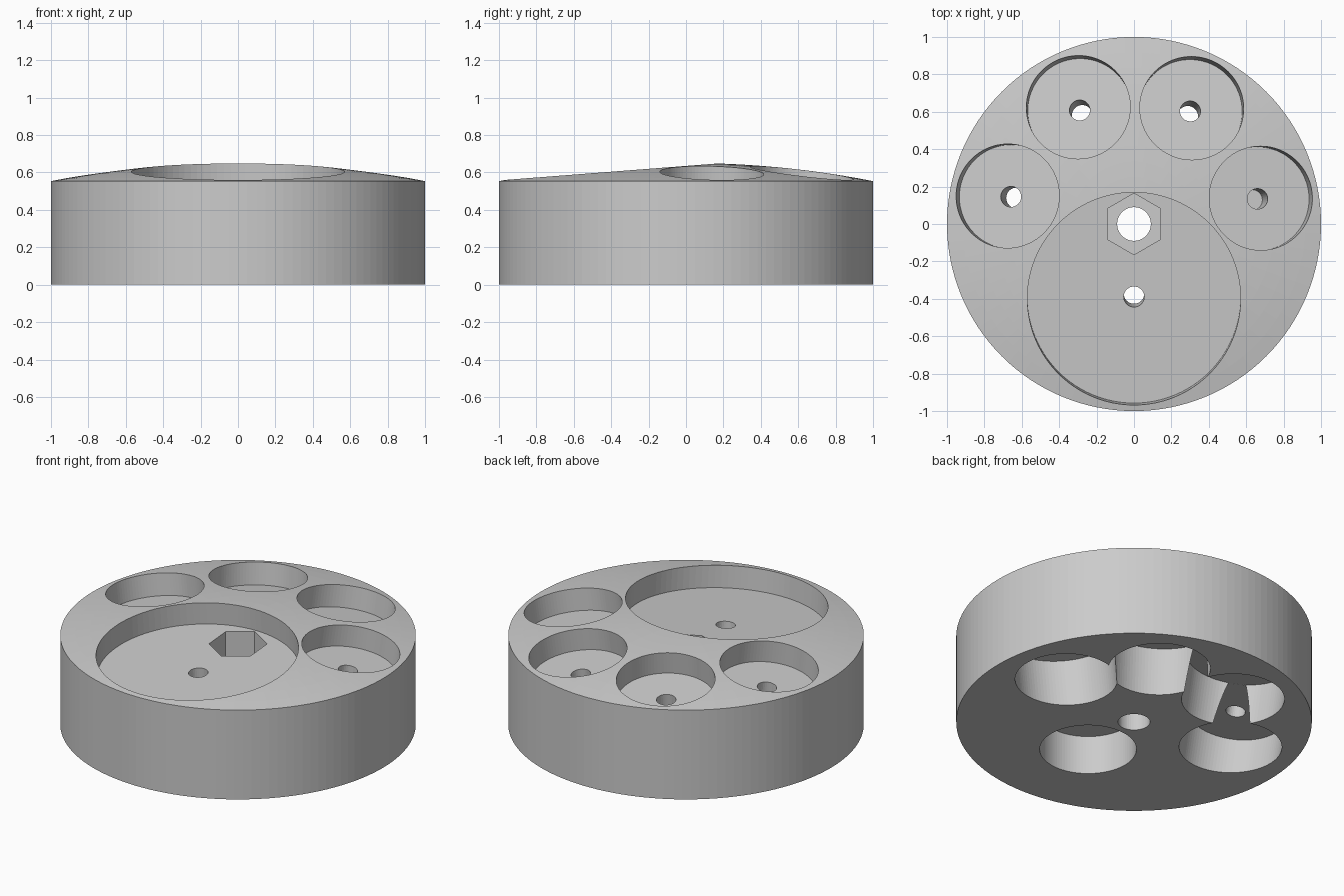
import bpy, bmesh, math
from mathutils import Vector

if "Cube" in bpy.data.objects:
    bpy.data.objects.remove(bpy.data.objects["Cube"], do_unlink=True)

DOME_RADIUS = 5.2
APEX = 0.651
DOME_CENTRE = Vector((0, 0, APEX - DOME_RADIUS))
UP = Vector((0, 0, 1))
BORE_CEILING = 0.24

grey = bpy.data.materials.new("plain_grey")
grey.use_nodes = True
colour = (0.6, 0.6, 0.6, 1)
grey.diffuse_color = colour
grey.node_tree.nodes["Principled BSDF"].inputs["Base Color"].default_value = colour


def add_object(name, bm):
    mesh = bpy.data.meshes.new(name)
    bm.to_mesh(mesh)
    bm.free()
    mesh.materials.append(grey)
    obj = bpy.data.objects.new(name, mesh)
    bpy.context.scene.collection.objects.link(obj)
    return obj


def dome_height(r):
    return DOME_CENTRE.z + math.sqrt(DOME_RADIUS ** 2 - r ** 2)


# Domed disc, lathed from a half profile
bm = bmesh.new()
rings = 12
profile = [(0, 0), (1, 0)] + [(1 - i / rings, dome_height(1 - i / rings)) for i in range(rings + 1)]
verts = [bm.verts.new((r, 0, z)) for r, z in profile]
edges = [bm.edges.new(pair) for pair in zip(verts, verts[1:])]
bmesh.ops.spin(bm, geom=verts + edges, cent=(0, 0, 0), axis=UP, angle=math.tau, steps=128)
bmesh.ops.remove_doubles(bm, verts=bm.verts, dist=0.0005)
bmesh.ops.recalc_face_normals(bm, faces=bm.faces)
body = add_object("domed_tray", bm)

cutters = []


def cutter(name, point, axis, start, end, radius, sides=96):
    """Prism along an axis, between two signed distances from a point."""
    bm = bmesh.new()
    bmesh.ops.create_cone(bm, cap_ends=True, segments=sides, radius1=radius,
                          radius2=radius, depth=end - start)
    obj = add_object(name, bm)
    obj.rotation_mode = "QUATERNION"
    obj.rotation_quaternion = UP.rotation_difference(axis)
    obj.location = point + axis * (start + end) / 2
    obj.hide_render = True
    cutters.append(obj)


def station(name, angle, r, depth, pocket_radius, bore_radius, upright=False, blind=False):
    """Top pocket and connecting hole square to the dome, over a lower bore."""
    a = math.radians(angle)
    point = Vector((r * math.cos(a), r * math.sin(a), dome_height(r)))
    axis = (point - DOME_CENTRE).normalized()
    bore_axis = UP if upright else axis
    ceiling = (BORE_CEILING - point.z) / bore_axis.z
    cutter(name + "_pocket", point, axis, -depth, 0.2, pocket_radius)
    cutter(name + "_bore", point, bore_axis, ceiling - 0.5, ceiling, bore_radius)
    hole_end = ceiling + 0.005 if blind else ceiling - 0.05
    cutter(name + "_hole", point, axis, hole_end, 0.05 - depth, 0.055, 32)


# Four small stations around the back, one large at the front
for i in range(4):
    station("small_%d" % (i + 1), 11.5 + 52 * i, 0.693, 0.143, 0.278, 0.287, blind=(i == 0))
station("large", -90, 0.402, 0.167, 0.57, 0.272, upright=True)

# Central hexagonal recess and through hole
origin = Vector((0, 0, 0))
cutter("hex_recess", origin, UP, 0.27, 0.6, 0.164, 6)
cutter("centre_hole", origin, UP, -0.1, 0.5, 0.09, 48)

# Cut everything and keep the finished mesh
for obj in cutters:
    mod = body.modifiers.new(obj.name, "BOOLEAN")
    mod.operation = "DIFFERENCE"
    mod.solver = "EXACT"
    mod.object = obj
bpy.context.view_layer.update()
finished = bpy.data.meshes.new_from_object(body.evaluated_get(bpy.context.evaluated_depsgraph_get()))
body.modifiers.clear()
body.data = finished
for obj in cutters:
    bpy.data.objects.remove(obj, do_unlink=True)
finished.materials.clear()
finished.materials.append(grey)
for face in finished.polygons:
    face.material_index = 0
